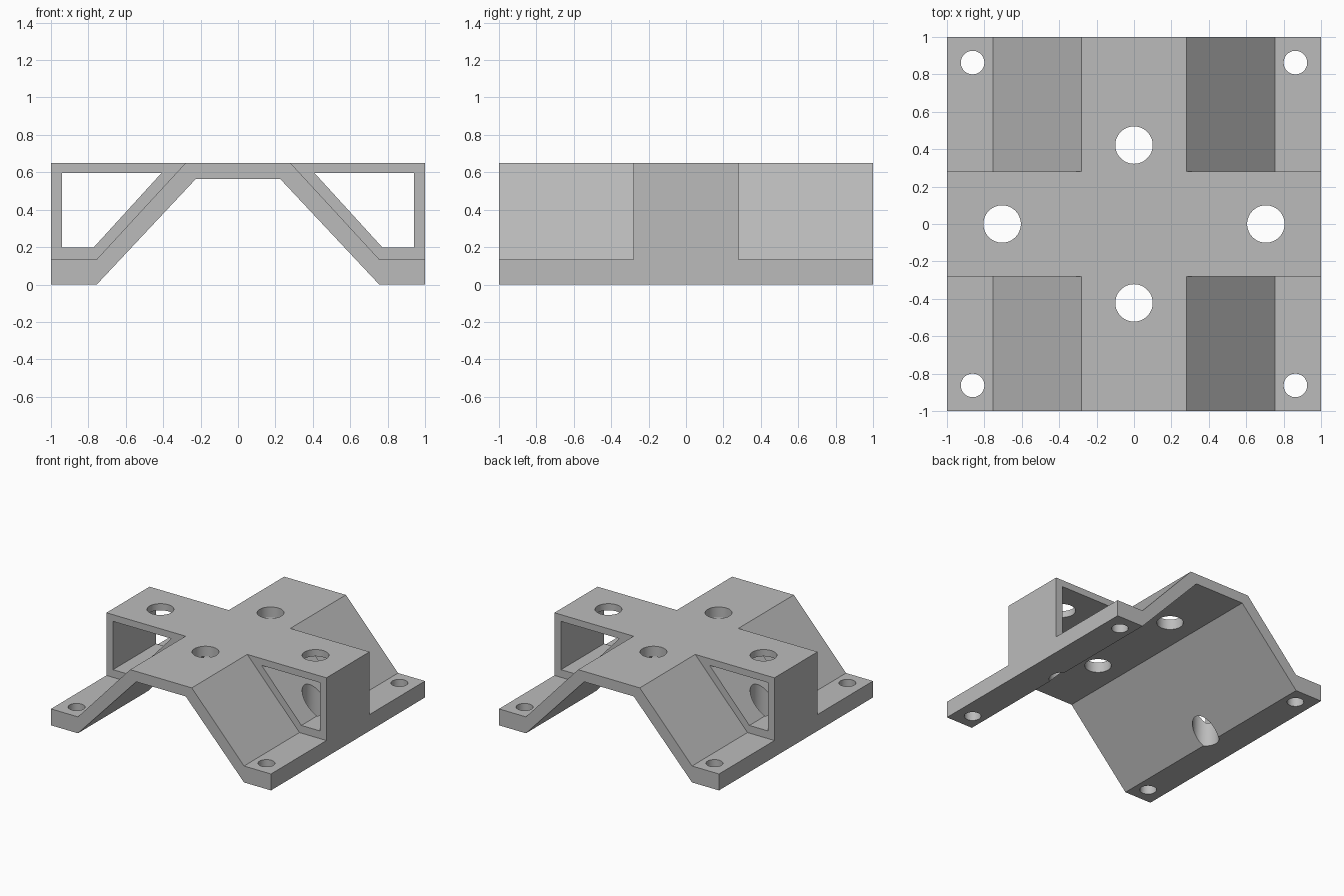
import bpy
import bmesh
import math

cube = bpy.data.objects.get("Cube")
if cube:
    bpy.data.objects.remove(cube, do_unlink=True)

# Single grey finish
grey = bpy.data.materials.new("grey")
grey.use_nodes = True
colour = (0.5, 0.5, 0.5, 1)
grey.diffuse_color = colour
grey.node_tree.nodes["Principled BSDF"].inputs["Base Color"].default_value = colour


def finish(name, bm):
    bmesh.ops.recalc_face_normals(bm, faces=bm.faces)
    mesh = bpy.data.meshes.new(name)
    bm.to_mesh(mesh)
    bm.free()
    mesh.materials.append(grey)
    obj = bpy.data.objects.new(name, mesh)
    bpy.context.collection.objects.link(obj)
    return obj


def prism(name, profile, y0, y1):
    """Extrude an (x, z) profile along y."""
    bm = bmesh.new()
    face = bm.faces.new([bm.verts.new((x, y0, z)) for x, z in profile])
    grown = bmesh.ops.extrude_face_region(bm, geom=[face])["geom"]
    verts = [v for v in grown if isinstance(v, bmesh.types.BMVert)]
    bmesh.ops.translate(bm, verts=verts, vec=(0, y1 - y0, 0))
    return finish(name, bm)


def drill(name, x, y, radius):
    """Upright cylinder passing through the whole height."""
    bm = bmesh.new()
    bmesh.ops.create_cone(bm, cap_ends=True, segments=64,
                          radius1=radius, radius2=radius, depth=2)
    bmesh.ops.translate(bm, verts=bm.verts, vec=(x, y, 0.3))
    return finish(name, bm)


# Solid block with the trapezoid tunnel underneath
half = [(0.225, 0.565), (0.755, 0), (1, 0), (1, 0.65)]
bracket = prism("mounting_bracket", half + [(-x, z) for x, z in reversed(half)], -1, 1)

# Corner recesses leave the sloped legs and feet; windows hollow the side arms
recess = [(0.755, 0.135), (1.2, 0.135), (1.2, 0.8), (0.142, 0.8)]
window = [(0.41, 0.595), (0.94, 0.595), (0.94, 0.198), (0.772, 0.198)]
cutters = []
for sx in (-1, 1):
    for sy in (-1, 1):
        cutters.append(prism("corner_recess", [(sx * x, z) for x, z in recess],
                             sy * 0.28, sy * 1.2))
        cutters.append(drill("foot_hole", sx * 0.863, sy * 0.863, 0.063))
    cutters.append(prism("arm_window", [(sx * x, z) for x, z in window], -0.4, 0.4))
    cutters.append(drill("arm_hole", sx * 0.705, 0, 0.1))
    cutters.append(drill("deck_hole", 0, sx * 0.422, 0.1))

# Cut everything away and drop the cutters
bpy.ops.object.select_all(action="DESELECT")
bpy.context.view_layer.objects.active = bracket
bracket.select_set(True)
for cutter in cutters:
    cutter.hide_render = True
    mod = bracket.modifiers.new("cut", "BOOLEAN")
    mod.operation = "DIFFERENCE"
    mod.solver = "EXACT"
    mod.object = cutter
    bpy.ops.object.modifier_apply(modifier=mod.name)
    bpy.data.objects.remove(cutter, do_unlink=True)

bpy.ops.object.shade_smooth_by_angle(angle=math.radians(25))
